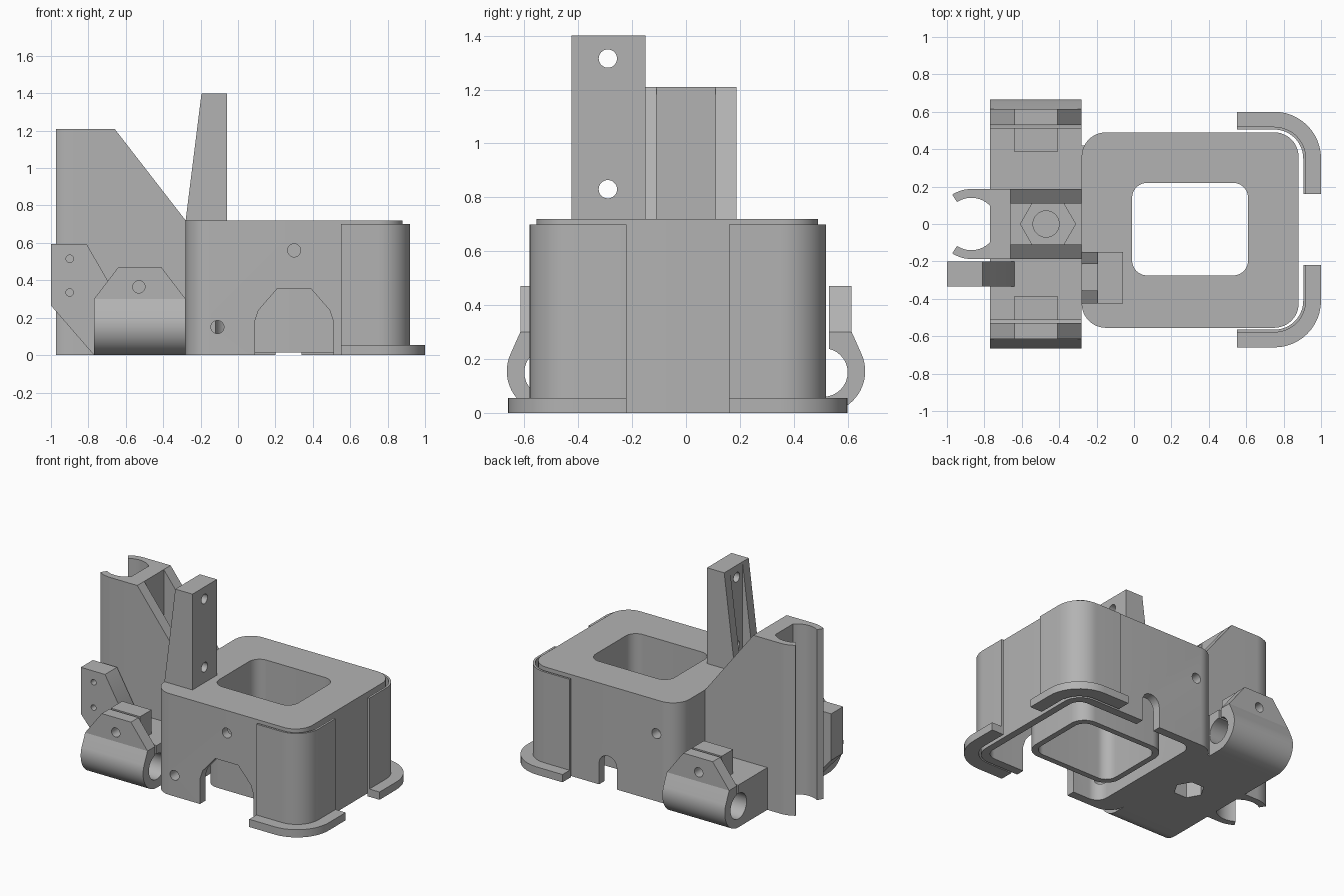
import bpy, bmesh, math
from mathutils import Vector

cube = bpy.data.objects.get("Cube")
if cube:
    bpy.data.objects.remove(cube)

grey = bpy.data.materials.new("plain grey")
grey.use_nodes = True
COLOUR = (0.45, 0.45, 0.45, 1)
grey.diffuse_color = COLOUR
grey.node_tree.nodes["Principled BSDF"].inputs["Base Color"].default_value = COLOUR


def place(u, v, w, axis):
    """Put profile point (u, v) at depth w along the given axis."""
    return {"x": (w, u, v), "y": (u, w, v), "z": (u, v, w)}[axis]


def prism(name, pts, axis, lo, hi):
    """Extrude a closed profile from lo to hi along an axis."""
    bm = bmesh.new()
    base = bm.faces.new([bm.verts.new(place(u, v, lo, axis)) for u, v in pts])
    ext = bmesh.ops.extrude_face_region(bm, geom=[base])
    verts = [g for g in ext["geom"] if isinstance(g, bmesh.types.BMVert)]
    bmesh.ops.translate(bm, verts=verts, vec=Vector(place(0, 0, hi - lo, axis)))
    bmesh.ops.recalc_face_normals(bm, faces=bm.faces)
    mesh = bpy.data.meshes.new(name)
    bm.to_mesh(mesh)
    bm.free()
    mesh.materials.append(grey)
    ob = bpy.data.objects.new(name, mesh)
    bpy.context.collection.objects.link(ob)
    return ob


def rect(u0, u1, v0, v1):
    return [(u0, v0), (u1, v0), (u1, v1), (u0, v1)]


def arc(u, v, r, a0, a1, n=12):
    angles = [math.radians(a0 + (a1 - a0) * i / n) for i in range(n + 1)]
    return [(u + r * math.cos(a), v + r * math.sin(a)) for a in angles]


def circle(u, v, r, n=32):
    return arc(u, v, r, 0, 360, n)[:-1]


def round_rect(u0, u1, v0, v1, r):
    return (arc(u1 - r, v1 - r, r, 0, 90) + arc(u0 + r, v1 - r, r, 90, 180)
            + arc(u0 + r, v0 + r, r, 180, 270) + arc(u1 - r, v0 + r, r, 270, 360))


def cut(ob, *cutters):
    """Subtract prisms given as (profile, axis, lo, hi)."""
    tools = [prism("cutter", *c) for c in cutters]
    for tool in tools:
        tool.hide_render = True
        mod = ob.modifiers.new("cut", "BOOLEAN")
        mod.operation, mod.solver, mod.object = "DIFFERENCE", "EXACT", tool
    graph = bpy.context.evaluated_depsgraph_get()
    mesh = bpy.data.meshes.new_from_object(ob.evaluated_get(graph))
    ob.modifiers.clear()
    ob.data = mesh
    for tool in tools:
        bpy.data.objects.remove(tool)
    return ob


def mirror_y(pts, side):
    return [(u, v * side) for u, v in pts]


def span(a, b, side):
    return sorted((a * side, b * side))


# Hollow main housing: shell with arch, cable slot and screw holes
opening = round_rect(-0.01, 0.61, -0.275, 0.22, 0.08)
housing = prism("housing_shell", round_rect(-0.28, 0.88, -0.555, 0.49, 0.13), "z", 0, 0.72)
arch = ([(0.09, -0.1), (0.51, -0.1), (0.51, 0.18)]
        + [(0.49, 0.24), (0.39, 0.355), (0.21, 0.355), (0.11, 0.24), (0.09, 0.18)])
slot = [(0.2, -0.1), (0.34, -0.1)] + arc(0.27, 0.15, 0.07, 0, 180)
cut(housing,
    (round_rect(-0.12, 0.83, -0.495, 0.43, 0.08), "z", -0.1, 0.66),
    (opening, "z", 0.5, 0.9),
    (arch, "y", -0.7, -0.4),
    (slot, "y", 0.35, 0.6),
    (circle(0.3, 0.56, 0.035), "y", -0.7, -0.4),
    (circle(-0.11, 0.15, 0.035), "y", -0.7, -0.4),
    (circle(-0.11, 0.48, 0.035), "y", 0.35, 0.6))

# Inner duct below the top opening
duct = prism("inner_duct", round_rect(-0.05, 0.65, -0.315, 0.26, 0.11), "z", 0.015, 0.7)
cut(duct, (opening, "z", -0.1, 0.8))


# Free standing corner guards with a foot
def corner(outer):
    c, end = 0.75, 0.38
    ring = [(0.55, end + outer)] + arc(c, end, outer, 90, 0) + [(c + outer, 0.19)]
    inner = [(c + 0.155, 0.19)] + arc(c, end, 0.155, 0, 90) + [(0.55, end + 0.155)]
    return [(u, v - 0.03) for u, v in ring + inner]


for side, label in ((1, "back"), (-1, "front")):
    for part, outer, top in (("guard", 0.17, 0.7), ("guard_foot", 0.25, 0.055)):
        pts = [(u, (v + 0.03) * side - 0.03) for u, v in corner(outer)]
        prism(f"{label}_{part}", pts, "z", 0, top)

# Side block with a nut pocket underneath
block = prism("side_block", rect(-0.77, -0.26, -0.42, 0.42), "z", 0, 0.3)
hexagon = circle(-0.46, 0, 0.1, 6)
cut(block, (hexagon, "z", -0.1, 0.15))
boss = prism("nut_boss", circle(-0.46, 0, 0.15, 6), "z", 0.28, 0.36)
cut(boss, (circle(-0.47, 0, 0.07), "z", 0.31, 0.5))

# Rod clamps at both ends of the block
for side, label in ((1, "back"), (-1, "front")):
    profile = [(0.39, 0)] + arc(0.51, 0.155, 0.155, -90, 22, 20) + [(0.615, 0.3), (0.39, 0.3)]
    clamp = prism(f"{label}_rod_clamp", [(u * side, v) for u, v in profile], "x", -0.77, -0.28)
    bore = (circle(0.51 * side, 0.15, 0.09), "x", -0.9, -0.1)
    slit = (rect(*span(0.513, 0.53, side), 0.15, 0.6), "x", -0.9, -0.1)
    cut(clamp, bore, slit)
    ear = [(-0.77, 0.3), (-0.64, 0.47), (-0.41, 0.47), (-0.28, 0.3)]
    bolt = (circle(-0.53, 0.365, 0.033), "y", *span(0.35, 0.7, side))
    cut(prism(f"{label}_outer_ear", ear, "y", *span(0.53, 0.615, side)), bolt)
    inner_ear = prism(f"{label}_inner_ear", rect(-0.64, -0.41, 0.29, 0.47), "y",
                      *span(0.385, 0.513, side))
    cut(inner_ear, bolt)

# Tower with an open C-shaped clip and two sloping ribs
prism("tower_wall", rect(-0.77, -0.66, -0.187, 0.187), "z", 0, 1.21)
for side, label in ((1, "back"), (-1, "front")):
    arm = ([(-0.76, 0.187)] + arc(-0.87, 0, 0.187, 90, 123)
           + arc(-0.87, 0, 0.14, 123, 45, 18) + [(-0.76, 0.1)])
    prism(f"{label}_clip_arm", mirror_y(arm, side), "z", 0, 1.21)
    rib = [(-0.67, 0), (-0.28, 0), (-0.28, 0.72), (-0.66, 1.21), (-0.67, 1.21)]
    prism(f"{label}_tower_rib", rib, "y", *span(0.11, 0.187, side))

# Switch bracket with two small holes
bracket = prism("switch_bracket", [(-1, 0.595), (-0.81, 0.595), (-0.64, 0.3), (-0.64, 0),
                                   (-0.77, 0), (-1, 0.265)], "y", -0.335, -0.2)
cut(bracket, *[(circle(-0.9, z, 0.02, 20), "y", -0.5, -0.1) for z in (0.335, 0.515)])

# Upright mounting post with tapered ribs
post = prism("mounting_post", rect(-0.195, -0.06, -0.425, -0.15), "z", 0.7, 1.4)
cut(post, *[(circle(-0.29, z, 0.034), "x", -0.4, 0.1) for z in (0.83, 1.315)])
taper = [(-0.28, 0.72), (-0.19, 0.72), (-0.19, 1.4), (-0.195, 1.4)]
for label, lo, hi in (("front", -0.425, -0.355), ("back", -0.215, -0.15)):
    prism(f"{label}_post_rib", taper, "y", lo, hi)

# Smooth the curved walls, keep edges crisp
for ob in bpy.context.collection.objects:
    ob.select_set(ob.type == "MESH" and grey.name in ob.data.materials)
    if ob.select_get():
        bpy.context.view_layer.objects.active = ob
bpy.ops.object.shade_smooth_by_angle(angle=math.radians(30))
